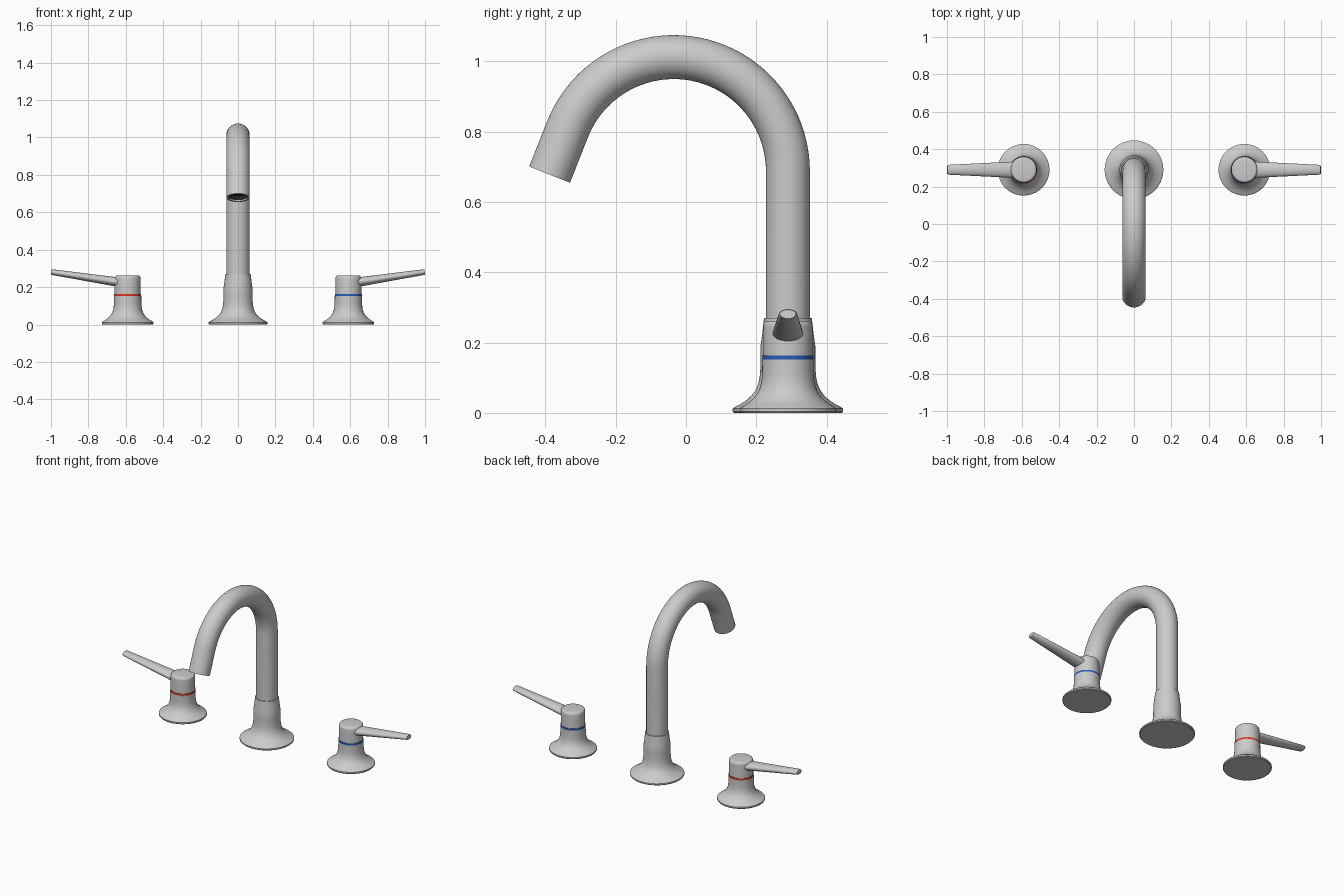
import bpy, bmesh, math
from mathutils import Vector

cube = bpy.data.objects.get("Cube")
if cube:
    bpy.data.objects.remove(cube)


def material(name, rgb):
    m = bpy.data.materials.new(name)
    m.use_nodes = True
    m.diffuse_color = (*rgb, 1)
    m.node_tree.nodes["Principled BSDF"].inputs["Base Color"].default_value = (*rgb, 1)
    return m


metal = material("brushed metal", (0.6, 0.6, 0.61))
red = material("hot red", (0.7, 0.04, 0.02))
blue = material("cold blue", (0.02, 0.11, 0.5))
dark = material("dark outlet", (0.015, 0.015, 0.015))

BACK = 0.29      # y of the mounting line
SIDES = 48


def loft(name, rings, mat, cap_start=True, cap_end=True):
    """Skin elliptical rings given as (centre, u half-axis, v half-axis)."""
    bm = bmesh.new()
    loops = []
    for c, u, v in rings:
        angles = [2 * math.pi * i / SIDES for i in range(SIDES)]
        loops.append([bm.verts.new(c + u * math.cos(a) + v * math.sin(a)) for a in angles])
    for a, b in zip(loops, loops[1:]):
        for i in range(SIDES):
            j = (i + 1) % SIDES
            bm.faces.new((a[i], a[j], b[j], b[i]))
    if cap_start:
        bm.faces.new(loops[0][::-1])
    if cap_end:
        bm.faces.new(loops[-1])
    bmesh.ops.recalc_face_normals(bm, faces=bm.faces)
    mesh = bpy.data.meshes.new(name)
    bm.to_mesh(mesh)
    bm.free()
    mesh.materials.append(mat)
    obj = bpy.data.objects.new(name, mesh)
    bpy.context.collection.objects.link(obj)
    bpy.ops.object.select_all(action="DESELECT")
    obj.select_set(True)
    bpy.context.view_layer.objects.active = obj
    bpy.ops.object.shade_smooth_by_angle(angle=math.radians(35))
    return obj


def lathe(name, x, profile, mat):
    """Turn a list of (radius, height) around a vertical axis."""
    return loft(name, [(Vector((x, BACK, z)), Vector((r, 0, 0)), Vector((0, r, 0)))
                       for r, z in profile], mat)


def flare(foot, neck, low, high, power, steps=14):
    """Bell curve running from a wide foot up to a slim neck."""
    return [(neck + (foot - neck) * (1 - t) ** power, low + (high - low) * t)
            for t in [(i / steps) ** 1.6 for i in range(steps + 1)]]


# Spout base: thin flange, bell, collar
lathe("spout_base", 0, [(0.153, 0), (0.157, 0.004), (0.157, 0.012)]
      + flare(0.15, 0.078, 0.017, 0.19, 5) + [(0.073, 0.225), (0.068, 0.27)], metal)

# Gooseneck spout: riser, arc, straight nose with recessed outlet
R, TUBE, CY, CZ = 0.325, 0.0625, -0.035, 0.6875
END = math.radians(158.3)
path = [(BACK, 0.2, 0.0)]
path += [(CY + R * math.cos(END * i / 40), CZ + R * math.sin(END * i / 40), END * i / 40)
         for i in range(41)]
path.append((-0.388, 0.678, END))


def tube_ring(y, z, a, r):
    return (Vector((0, y, z)), Vector((r, 0, 0)),
            Vector((0, math.cos(a), math.sin(a))) * r)


rings = [tube_ring(y, z, a, TUBE) for y, z, a in path]
tip = path[-1]
inward = (math.sin(END), -math.cos(END))


def nose(r, depth):
    return tube_ring(tip[0] + inward[0] * depth, tip[1] + inward[1] * depth, END, r)


rings += [nose(0.052, 0), nose(0.05, 0.006)]
loft("spout", rings, metal, cap_end=False)
loft("outlet", [nose(0.05, 0.006), nose(0.048, 0.03)], dark, cap_start=False).data.flip_normals()

# Two handles, mirrored across the centre
for label, side, tint in (("left", 1, blue), ("right", -1, red)):
    x = side * 0.59
    dome = [(0.058 + 0.012 * math.cos(a), 0.244 + 0.018 * math.sin(a))
            for a in [math.pi / 2 * i / 6 for i in range(7)]]
    lathe(label + "_handle_base", x, [(0.135, 0), (0.138, 0.004), (0.138, 0.012)]
          + flare(0.132, 0.073, 0.017, 0.152, 4.2), metal)
    lathe(label + "_handle_band", x, [(0.0725, 0.151), (0.0725, 0.163)], tint)
    lathe(label + "_handle_cap", x, [(0.07, 0.16)] + dome, metal)

    # Flattened lever tapering outward and upward
    start, end = Vector((side * 0.61, BACK, 0.222)), Vector((side * 0.998, BACK, 0.281))
    up = (end - start).cross(Vector((0, 1, 0))).normalized()
    lever = []
    for t, shrink in ((0, 1), (0.3, 1), (0.6, 1), (0.985, 1), (1, 0.85)):
        lever.append((start.lerp(end, t),
                      Vector((0, 1, 0)) * (0.045 - 0.019 * t) * shrink,
                      up * (0.026 - 0.011 * t) * shrink))
    loft(label + "_lever", lever, metal)
